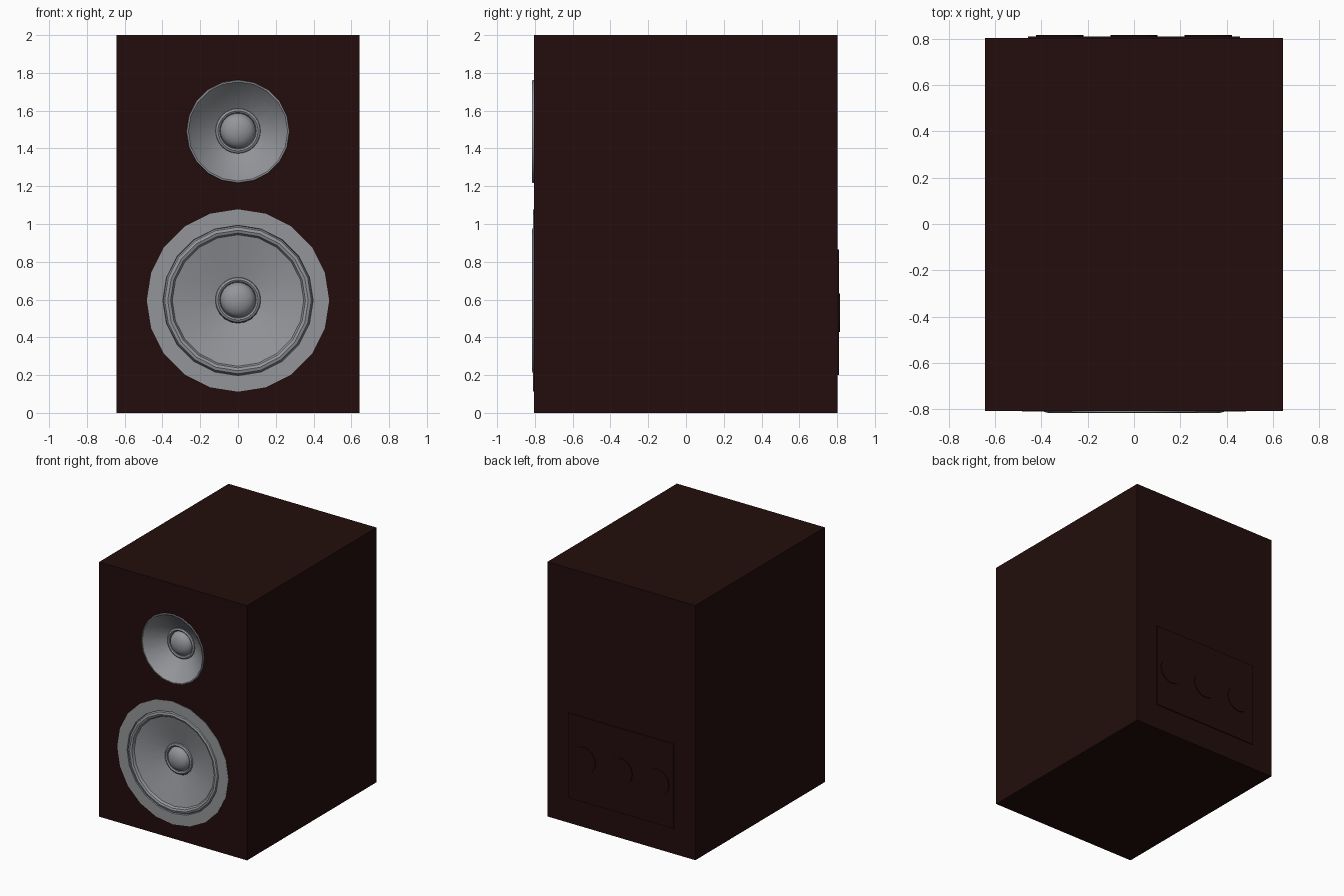
import bpy, bmesh, math
from mathutils import Vector

if "Cube" in bpy.data.objects:
    bpy.data.objects.remove(bpy.data.objects["Cube"])

SIDES = 20
W, FRONT, BACK, H = 0.643, -0.806, 0.802, 2.0
WOOFER_Z, WOOFER_R = 0.595, 0.483
TWEETER_Z, TWEETER_R = 1.49, 0.273


def material(name, rgb):
    m = bpy.data.materials.new(name)
    m.diffuse_color = (*rgb, 1)
    m.use_nodes = True
    m.node_tree.nodes["Principled BSDF"].inputs["Base Color"].default_value = m.diffuse_color
    return m


wood = material("dark_brown_wood", (0.016, 0.004, 0.0035))
grey = material("driver_grey", (0.29, 0.30, 0.32))


def finish(bm, name, mat, smooth=False):
    me = bpy.data.meshes.new(name)
    bm.to_mesh(me)
    bm.free()
    me.materials.append(mat)
    ob = bpy.data.objects.new(name, me)
    bpy.context.collection.objects.link(ob)
    if smooth:
        bpy.ops.object.select_all(action='DESELECT')
        ob.select_set(True)
        bpy.context.view_layer.objects.active = ob
        bpy.ops.object.shade_smooth_by_angle(angle=math.radians(30))
    return ob


def ring(bm, r, y, cz, n=SIDES, cx=0):
    return [bm.verts.new((cx + r * math.sin(2 * math.pi * i / n), y,
                          cz + r * math.cos(2 * math.pi * i / n))) for i in range(n)]


def loop_edges(bm, vs):
    return [bm.edges.new((vs[i], vs[(i + 1) % len(vs)])) for i in range(len(vs))]


def lathe(name, profile, cz, mat, n=SIDES, cx=0):
    """Revolve (radius, y) points about a front-to-back axis; profile runs inward."""
    bm = bmesh.new()
    prev = None
    for r, y in profile:
        cur = [bm.verts.new((cx, y, cz))] if r == 0 else ring(bm, r, y, cz, n, cx)
        if prev:
            for i in range(n):
                j = (i + 1) % n
                if r == 0:
                    bm.faces.new((prev[i], prev[j], cur[0]))
                else:
                    bm.faces.new((prev[i], prev[j], cur[j], cur[i]))
        prev = cur
    # Outward direction follows the innermost faces: front (-y) or back (+y)
    bm.normal_update()
    want = -1 if profile[-1][1] < 0 else 1
    bm.faces.ensure_lookup_table()
    if bm.faces[-1].normal.y * want < 0:
        bmesh.ops.reverse_faces(bm, faces=bm.faces[:])
    return finish(bm, name, mat, smooth=True)


def dome(r, base, height, steps=5):
    return [(r * math.cos(a) if k < steps else 0, base - height * math.sin(a))
            for k in range(steps + 1) for a in [math.pi / 2 * k / steps]]


def box(name, x, y0, y1, z0, z1, mat):
    bm = bmesh.new()
    bmesh.ops.create_cube(bm, size=1)
    for v in bm.verts:
        v.co = Vector((v.co.x * 2 * x, (y0 + y1) / 2 + v.co.y * (y1 - y0),
                       (z0 + z1) / 2 + v.co.z * (z1 - z0)))
    return finish(bm, name, mat)


# Cabinet: box whose front face has two round driver openings
bm = bmesh.new()
front = [bm.verts.new((x, FRONT, z)) for x, z in ((-W, 0), (W, 0), (W, H), (-W, H))]
back = [bm.verts.new((v.co.x, BACK, v.co.z)) for v in front]
for i in range(4):
    j = (i + 1) % 4
    bm.faces.new((front[j], front[i], back[i], back[j]))
bm.faces.new(back[::-1])
edges = [bm.edges.get((front[i], front[(i + 1) % 4])) for i in range(4)]
for r, z in ((WOOFER_R, WOOFER_Z), (TWEETER_R, TWEETER_Z)):
    edges += loop_edges(bm, ring(bm, r, FRONT, z))
bmesh.ops.triangle_fill(bm, edges=edges, use_beauty=True, normal=(0, -1, 0))
bmesh.ops.recalc_face_normals(bm, faces=bm.faces[:])
finish(bm, "cabinet", wood)

# Woofer: flat flange, rolled surround, shallow cone
lathe("woofer_cone", [
    (WOOFER_R, FRONT), (WOOFER_R, FRONT - 0.003), (0.398, FRONT - 0.003),
    (0.396, FRONT + 0.012), (0.388, FRONT - 0.004), (0.372, FRONT - 0.009),
    (0.357, FRONT - 0.003), (0.348, FRONT + 0.015),
    (0.12, FRONT + 0.075)], WOOFER_Z, grey)

# Tweeter: thin rim and steeper cone
lathe("tweeter_cone", [
    (TWEETER_R, FRONT), (TWEETER_R - 0.002, FRONT - 0.008),
    (TWEETER_R - 0.010, FRONT - 0.008), (TWEETER_R - 0.014, FRONT),
    (0.115, FRONT + 0.105)], TWEETER_Z, grey)

# Centre caps: small raised ring and round dome
for name, z, y in (("woofer_cap", WOOFER_Z + 0.003, FRONT + 0.075),
                   ("tweeter_cap", TWEETER_Z + 0.003, FRONT + 0.105)):
    lathe(name, [(0.121, y + 0.004), (0.117, y - 0.010), (0.106, y - 0.016),
                 (0.097, y - 0.010), (0.093, y + 0.004)] + dome(0.092, y + 0.002, 0.055),
          z, grey, n=32)

# Rear connection plate with three round terminals
box("rear_plate", 0.457, BACK - 0.005, BACK + 0.008, 0.20, 0.865, wood)
for k in (-1, 0, 1):
    lathe("rear_terminal", [(0.102, BACK), (0.102, BACK + 0.014), (0, BACK + 0.014)],
          0.53, wood, n=24, cx=0.32 * k)
